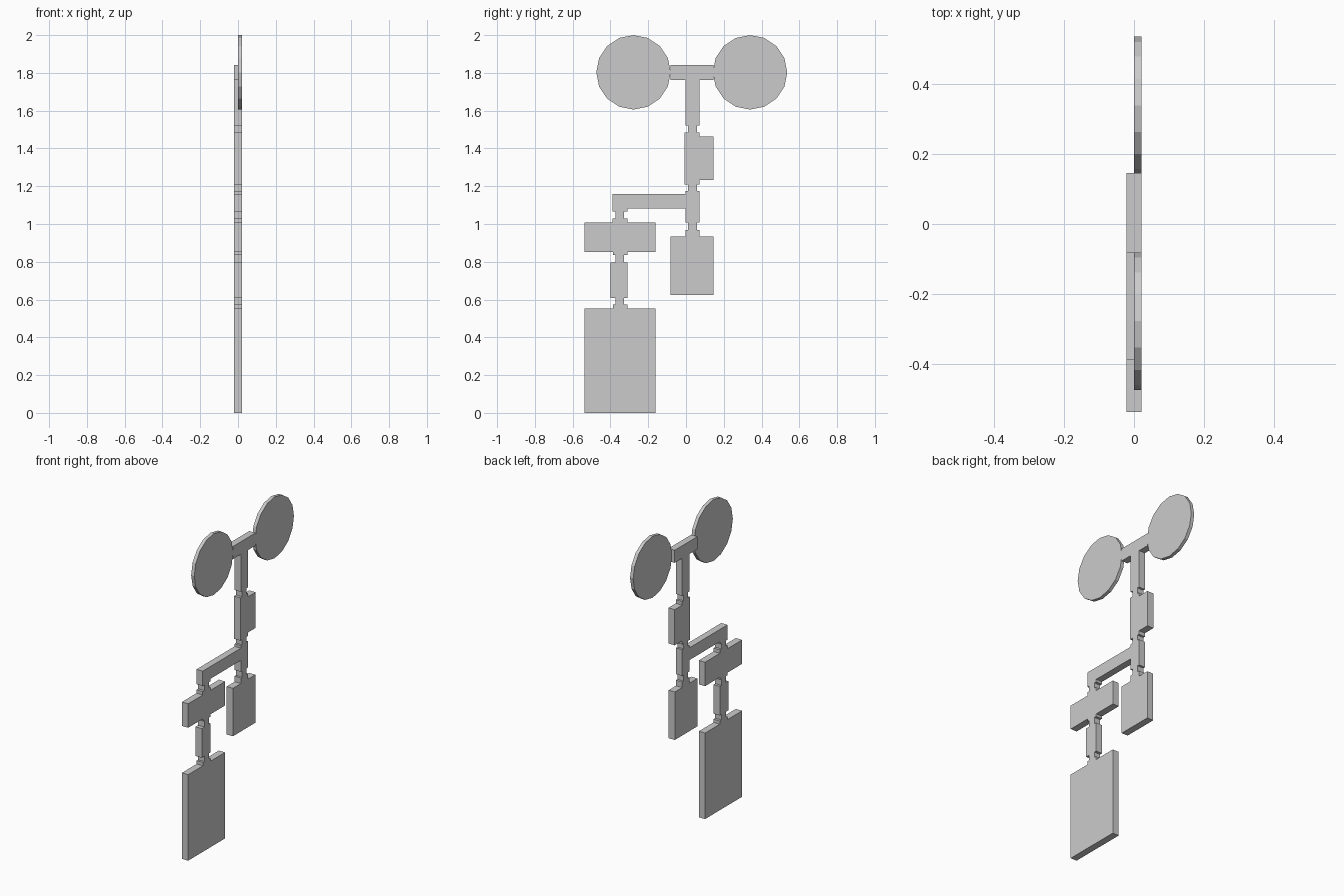
import bpy, bmesh, math
from mathutils import Matrix

HALF = 0.022  # half thickness of the flat plates


def plate(name, profile):
    """Extrude a (y, z) outline through the plate thickness."""
    bm = bmesh.new()
    face = bm.faces.new([bm.verts.new((-HALF, y, z)) for y, z in profile])
    new = bmesh.ops.extrude_face_region(bm, geom=[face])["geom"]
    verts = [v for v in new if isinstance(v, bmesh.types.BMVert)]
    bmesh.ops.translate(bm, verts=verts, vec=(2 * HALF, 0, 0))
    finish(name, bm)


def box(name, y0, y1, z0, z1):
    plate(name, [(y0, z0), (y1, z0), (y1, z1), (y0, z1)])


def disc(name, y, z, radius):
    """Sixteen-sided disc, half as thick as the plates, facing x."""
    bm = bmesh.new()
    place = Matrix.Translation((HALF / 2, y, z)) @ Matrix.Rotation(math.pi / 2, 4, "Y")
    bmesh.ops.create_cone(bm, cap_ends=True, segments=16, radius1=radius,
                          radius2=radius, depth=HALF, matrix=place)
    finish(name, bm)


def finish(name, bm):
    bmesh.ops.recalc_face_normals(bm, faces=bm.faces)
    mesh = bpy.data.meshes.new(name)
    bm.to_mesh(mesh)
    bm.free()
    bpy.context.collection.objects.link(bpy.data.objects.new(name, mesh))


# Two round pads at the top
disc("left_disc", -0.278, 1.803, 0.197)
disc("right_disc", 0.339, 1.803, 0.197)

# T-shaped crossbar with stem
plate("top_crossbar", [(-0.083, 1.843), (-0.083, 1.762), (-0.003, 1.762),
                       (-0.003, 1.522), (0.071, 1.522), (0.071, 1.762),
                       (0.146, 1.762), (0.146, 1.843)])

# Middle block, stepped out on one side
plate("middle_block", [(-0.008, 1.21), (0.071, 1.21), (0.071, 1.233),
                       (0.146, 1.233), (0.146, 1.462), (0.071, 1.462),
                       (0.071, 1.485), (-0.008, 1.485)])

# Branch arm reaching to the side
plate("branch_arm", [(-0.003, 1.176), (-0.003, 1.16), (-0.389, 1.16),
                     (-0.389, 1.065), (-0.311, 1.065), (-0.311, 1.081),
                     (-0.003, 1.081), (-0.003, 1.008), (0.071, 1.008),
                     (0.071, 1.176)])

# Hanging block on the short side
plate("short_end_block", [(-0.083, 0.625), (0.145, 0.625), (0.145, 0.933),
                          (0.071, 0.933), (0.071, 0.969), (-0.003, 0.969),
                          (-0.003, 0.933), (-0.083, 0.933)])

# Wide block on the long side, with tabs above and below
plate("wide_block", [(-0.537, 0.853), (-0.387, 0.853), (-0.387, 0.837),
                     (-0.311, 0.837), (-0.311, 0.853), (-0.162, 0.853),
                     (-0.162, 1.007), (-0.311, 1.007), (-0.311, 1.029),
                     (-0.389, 1.029), (-0.389, 1.007), (-0.537, 1.007)])
box("narrow_link", -0.399, -0.311, 0.608, 0.795)

# Large end block with a tab
plate("large_end_block", [(-0.537, 0), (-0.162, 0), (-0.162, 0.552),
                          (-0.311, 0.552), (-0.311, 0.573), (-0.387, 0.573),
                          (-0.387, 0.552), (-0.537, 0.552)])

# Thin necks joining the plates: (centre y, bottom z, top z)
for i, (y, z0, z1) in enumerate([(0.034, 1.485, 1.522), (0.034, 1.176, 1.21),
                                 (0.034, 0.969, 1.008), (-0.35, 1.029, 1.065),
                                 (-0.35, 0.795, 0.837), (-0.35, 0.573, 0.608)]):
    box(f"neck_{i + 1}", y - 0.023, y + 0.023, z0, z1)
